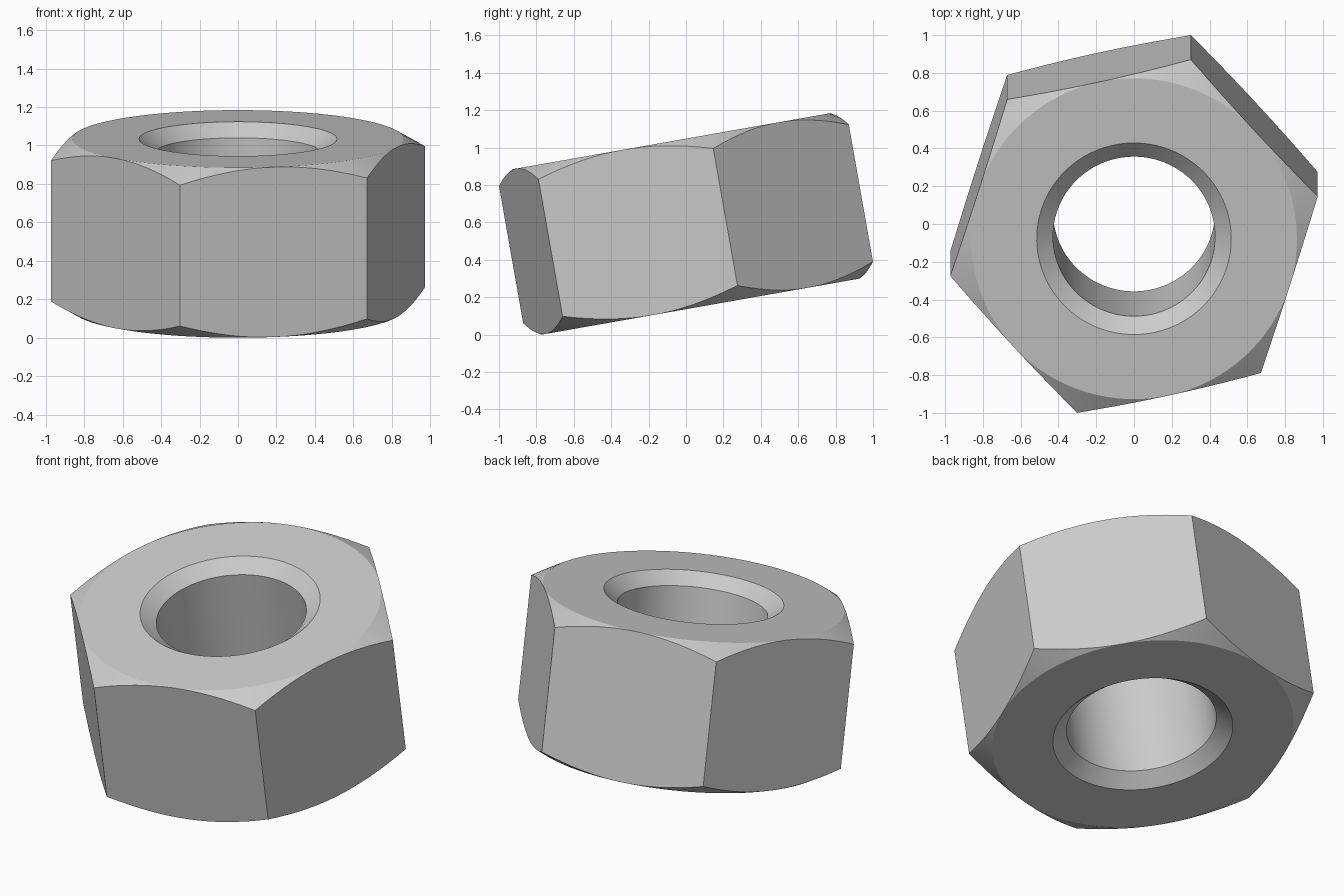
import bpy
import bmesh
from math import cos, sin, tan, radians, tau

cube = bpy.data.objects.get("Cube")
if cube:
    bpy.data.objects.remove(cube, do_unlink=True)

SEGMENTS = 96              # multiple of the six sides
CORNER = 0.996             # centre to hexagon corner
FLAT = CORNER * cos(radians(30))
HALF = 0.449               # half thickness
RIM, BORE, SINK = 0.515, 0.429, 0.07
TURN, TILT = radians(12.4), radians(10)

metal = bpy.data.materials.new("grey metal")
metal.use_nodes = True
colour = (0.6, 0.6, 0.6, 1)
metal.diffuse_color = colour
metal.node_tree.nodes["Principled BSDF"].inputs["Base Color"].default_value = colour


def side_radius(i):
    """Distance to the hexagon outline at segment i."""
    return FLAT / cos((i * tau / SEGMENTS) % radians(60) - radians(30))


def ring(bm, shape):
    """Closed ring of vertices; shape gives radius and height per segment."""
    verts = []
    for i in range(SEGMENTS):
        r, z = shape(i)
        a = TURN + i * tau / SEGMENTS
        verts.append(bm.verts.new((r * cos(a), r * sin(a), z)))
    return verts


def half_shapes(s):
    """Bore edge, countersink rim, flat circle and chamfered side edge."""
    return [
        lambda i: (BORE, s * (HALF - SINK)),
        lambda i: (RIM, s * HALF),
        lambda i: (FLAT, s * HALF),
        lambda i: (side_radius(i), s * (HALF - (side_radius(i) - FLAT) * tan(radians(30)))),
    ]


# Cross-section rings, up the outside and back down through the bore
bm = bmesh.new()
rings = [ring(bm, f) for f in half_shapes(-1) + half_shapes(1)[::-1]]
for k, low in enumerate(rings):
    high = rings[(k + 1) % len(rings)]
    for i in range(SEGMENTS):
        j = (i + 1) % SEGMENTS
        bm.faces.new((low[i], low[j], high[j], high[i]))
bmesh.ops.remove_doubles(bm, verts=bm.verts, dist=0.00005)
bmesh.ops.recalc_face_normals(bm, faces=bm.faces)
mesh = bpy.data.meshes.new("hex_nut")
bm.to_mesh(mesh)
bm.free()
mesh.materials.append(metal)

# Nut resting tilted on its lower front rim
nut = bpy.data.objects.new("hex_nut", mesh)
bpy.context.collection.objects.link(nut)
nut.rotation_euler.x = TILT
nut.location.z = HALF * cos(TILT) + FLAT * sin(TILT)

bpy.ops.object.select_all(action="DESELECT")
nut.select_set(True)
bpy.context.view_layer.objects.active = nut
bpy.ops.object.shade_smooth_by_angle(angle=radians(20))
